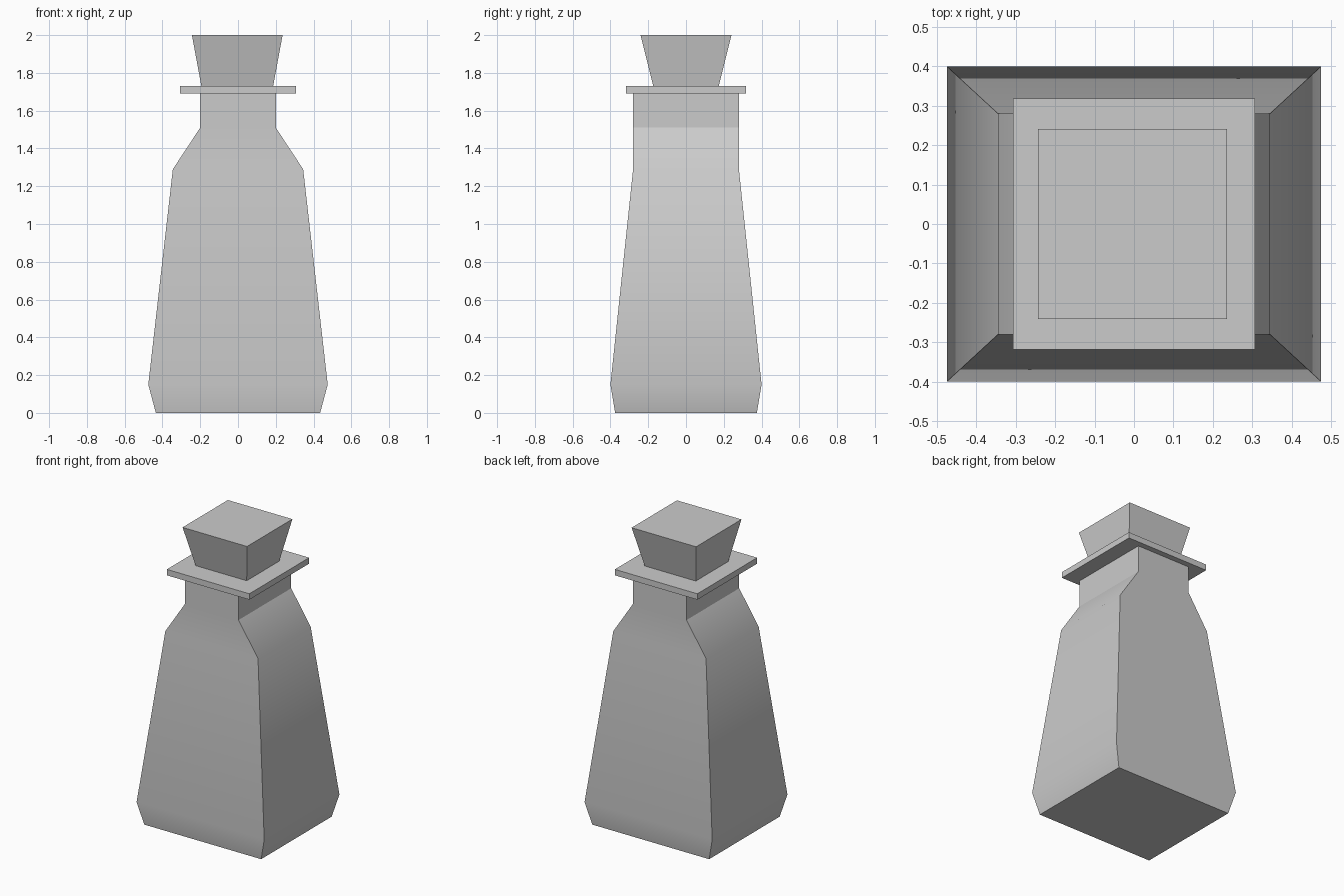
import bpy, bmesh, math

if "Cube" in bpy.data.objects:
    bpy.data.objects.remove(bpy.data.objects["Cube"])


def rect_loft(name, rings, x_shift=0.0, smooth=False):
    """Stack rectangular rings (half_x, half_y, z) into a closed solid."""
    bm = bmesh.new()
    loops = [[bm.verts.new((x_shift + sx * hx, sy * hy, z))
              for sx, sy in ((-1, -1), (1, -1), (1, 1), (-1, 1))]
             for hx, hy, z in rings]
    for low, high in zip(loops, loops[1:]):
        for i in range(4):
            j = (i + 1) % 4
            bm.faces.new((low[i], low[j], high[j], high[i]))
    bm.faces.new(loops[0][::-1])
    bm.faces.new(loops[-1])
    bmesh.ops.recalc_face_normals(bm, faces=bm.faces)
    mesh = bpy.data.meshes.new(name)
    bm.to_mesh(mesh)
    bm.free()
    obj = bpy.data.objects.new(name, mesh)
    bpy.context.collection.objects.link(obj)
    if smooth:
        bpy.ops.object.select_all(action='DESELECT')
        obj.select_set(True)
        bpy.context.view_layer.objects.active = obj
        bpy.ops.object.shade_smooth_by_angle(angle=math.radians(30))
    return obj


# Tapered body: chamfered foot, sloping shoulders on the two sides, neck
rect_loft("bottle_body", [
    (0.435, 0.375, 0.0),
    (0.475, 0.40, 0.15),
    (0.345, 0.28, 1.29),
    (0.20, 0.28, 1.51),
    (0.20, 0.28, 1.69),
], smooth=True)

# Flat lip plate around the mouth
rect_loft("bottle_lip", [(0.307, 0.318, 1.69), (0.307, 0.318, 1.73)])

# Flared stopper
rect_loft("stopper", [(0.19, 0.173, 1.73), (0.24, 0.241, 2.0)], x_shift=-0.004)
